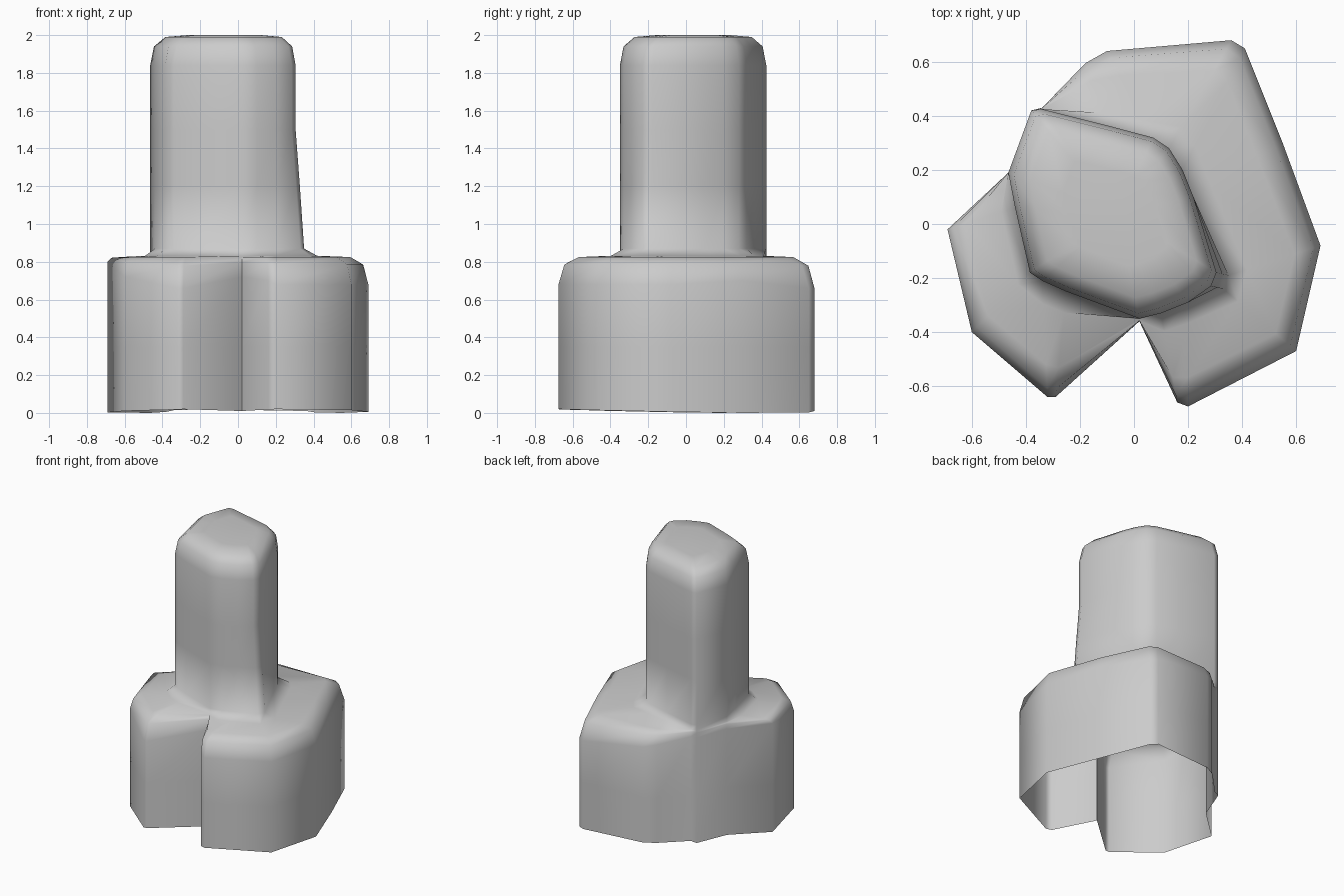
import bpy, bmesh
from math import sin
from mathutils import Vector

cube = bpy.data.objects.get("Cube")
if cube:
    bpy.data.objects.remove(cube, do_unlink=True)

grey = bpy.data.materials.new("stone grey")
grey.use_nodes = True
colour = (0.6, 0.6, 0.6, 1)
grey.diffuse_color = colour
grey.node_tree.nodes["Principled BSDF"].inputs["Base Color"].default_value = colour

# Matching outlines, running round from the front notch: base, then tower
base = [(.02, -.36), (.16, -.66), (.2, -.675), (.6, -.47), (.69, -.08), (.55, .3),
        (.41, .65), (.36, .68), (-.1, .64), (-.18, .595), (-.34, .43), (-.38, .42),
        (-.465, .19), (-.69, -.02), (-.6, -.4), (-.32, -.64), (-.29, -.64)]
tower = [(.02, -.35), (.1, -.33), (.2, -.29), (.33, -.24), (.35, -.19), (.22, .1),
         (.18, .2), (.13, .28), (.07, .32), (-.1, .365), (-.34, .425), (-.38, .42),
         (-.465, .19), (-.44, .06), (-.385, -.18), (-.34, -.21), (-.25, -.25)]
# Height where each base corner starts to round over
shoulder = [.72, .7, .68, .68, .68, .7, .66, .66, .72, .74, .78, .78, .78, .8, .72, .66, .66]
base = [Vector(p) for p in base]
tower = [Vector(p) for p in tower]
centre = Vector((-.06, .04))


def ring(points, heights):
    if not isinstance(heights, list):
        heights = [heights] * len(points)
    return [(p.x, p.y, z) for p, z in zip(points, heights)]


def mix(a, b, t):
    return [p.lerp(q, t) for p, q in zip(a, b)]


def inset(points, t):
    return [p.lerp(centre, t) for p in points]


# The tower's front left edge leans inward as it rises
upper = [p - Vector((.045, -.01)) if p.x > .3 else p for p in tower]

rings = [
    ring(base, [.01 + .01 * sin(i * .9) for i in range(len(base))]),
    ring(base, .35),
    ring(base, shoulder),
    ring(mix(base, tower, .08), [z + (.83 - z) * .7 for z in shoulder]),
    ring(mix(base, tower, .28), .825),
    ring(mix(base, tower, .8), .832),
    ring(tower, .87),
    ring(mix(tower, upper, .5), 1.2),
    ring(upper, 1.5),
    ring(upper, 1.84),
    ring(inset(upper, .05), 1.94),
    ring(inset(upper, .2), 1.99),
    ring(inset(upper, .5), 2.0),
]

# Skin the rings; the underside stays open
bm = bmesh.new()
loops = [[bm.verts.new(co) for co in r] for r in rings]
n = len(base)
for low, high in zip(loops, loops[1:]):
    for i in range(n):
        j = (i + 1) % n
        bm.faces.new((low[i], low[j], high[j], high[i]))
bm.faces.new(loops[-1])

mesh = bpy.data.meshes.new("tower_on_base")
bm.to_mesh(mesh)
bm.free()
mesh.materials.append(grey)
obj = bpy.data.objects.new("tower_on_base", mesh)
bpy.context.collection.objects.link(obj)
bpy.context.view_layer.objects.active = obj
obj.select_set(True)
bpy.ops.object.shade_smooth_by_angle(angle=1.4)
